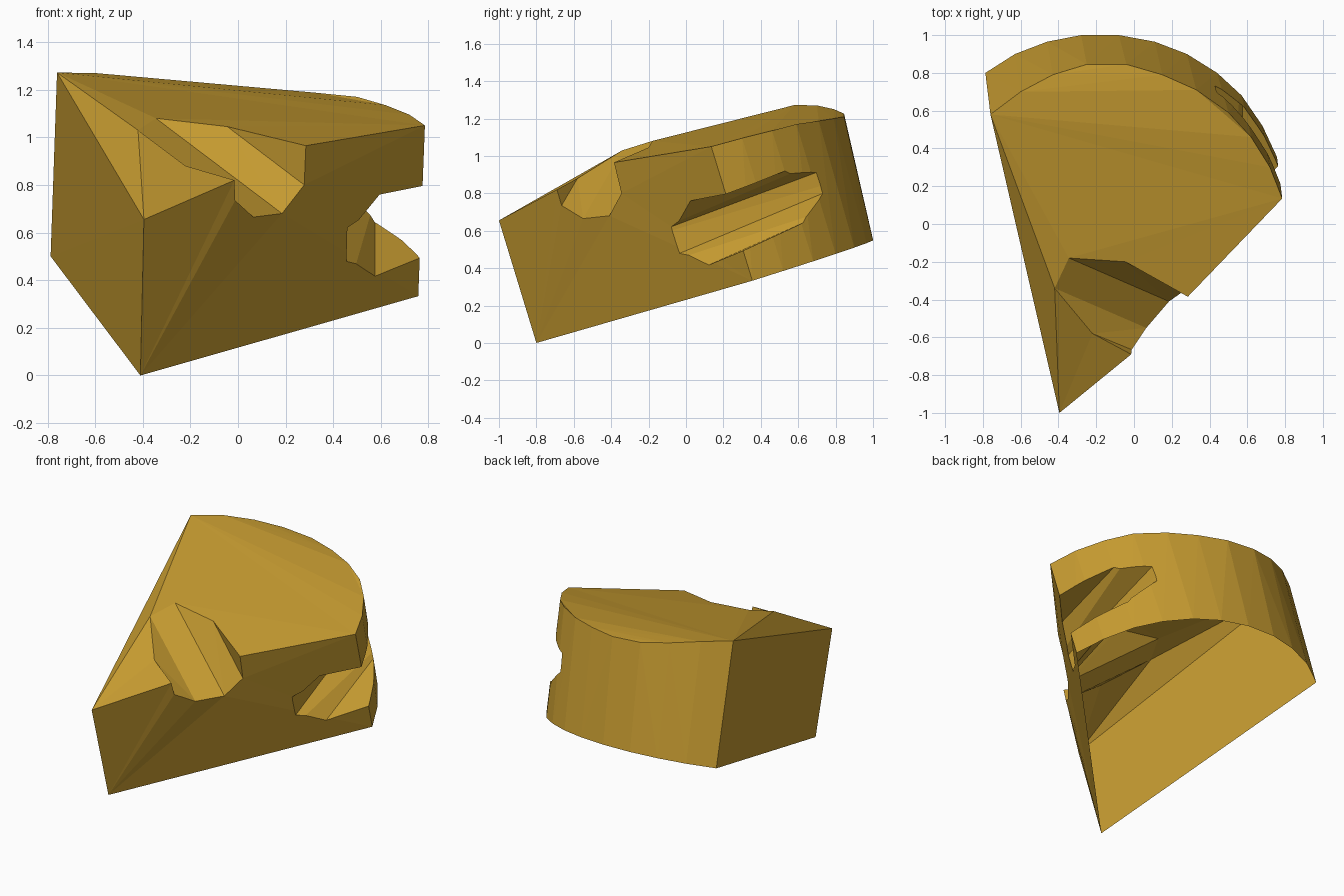
import bpy, bmesh
from mathutils import Vector as V

if "Cube" in bpy.data.objects:
    bpy.data.objects.remove(bpy.data.objects["Cube"])

mat = bpy.data.materials.new("golden_cheese")
mat.diffuse_color = (0.56, 0.325, 0.03, 1)
mat.use_nodes = True
mat.node_tree.nodes["Principled BSDF"].inputs["Base Color"].default_value = mat.diffuse_color


def floor_z(x, y):
    return -0.0196 * (x + 0.41) + 0.308 * (y + 0.8)


def mesh_object(name, verts, faces):
    bm = bmesh.new()
    vs = [bm.verts.new(v) for v in verts]
    for f in faces:
        bm.faces.new([vs[i] for i in f])
    bmesh.ops.triangulate(bm, faces=[f for f in bm.faces if len(f.verts) > 3])
    bmesh.ops.recalc_face_normals(bm, faces=bm.faces)
    me = bpy.data.meshes.new(name)
    bm.to_mesh(me)
    bm.free()
    me.materials.append(mat)
    ob = bpy.data.objects.new(name, me)
    bpy.context.collection.objects.link(ob)
    return ob


# Wedge: apex plus rounded rind, first top then bottom outline
top = [(-0.395, -1.0, 0.655), (-0.76, 0.58, 1.272), (-0.60, 0.70, 1.27), (-0.43, 0.79, 1.25),
       (-0.25, 0.845, 1.226), (-0.04, 0.845, 1.21), (0.15, 0.79, 1.2), (0.33, 0.71, 1.187),
       (0.50, 0.59, 1.17), (0.62, 0.46, 1.135), (0.72, 0.30, 1.095), (0.785, 0.135, 1.05)]
low = [(-0.41, -0.80), (-0.787, 0.80), (-0.63, 0.90), (-0.46, 0.965), (-0.28, 1.0), (-0.08, 1.0),
       (0.11, 0.965), (0.28, 0.90), (0.44, 0.80), (0.57, 0.68), (0.68, 0.52), (0.757, 0.355)]
n = len(top)
L, R = 1, n - 1
# Hole across the top edge: rim on the cut side, then rim on the top
side_rim = [(-0.015, -0.69, 0.82), (-0.012, -0.665, 0.735), (0.065, -0.55, 0.665),
            (0.185, -0.41, 0.68), (0.278, -0.345, 0.80), (0.285, -0.385, 0.965)]
top_rim = [(-0.22, -0.58, 0.88), (-0.42, -0.34, 1.03), (-0.345, -0.18, 1.08), (-0.045, -0.20, 1.045)]
s = 2 * n
t = s + len(side_rim)

faces = [list(range(1, n)), list(range(n, 2 * n))]                                   # cap, base
faces += [[i, (i + 1), n + i + 1, n + i] for i in range(n - 1)]                      # rind, left side
faces += [[n, 0] + list(range(s, s + 6)) + [R, n + R]]                               # cut side
faces += [[s, s + 1, t], [s + 5, s + 4, t + 3]]                                      # hole walls
faces += [[s + 1 + i, s + 2 + i, t + 1 + i, t + i] for i in range(3)]
faces += [[0, s, t], [0, t, t + 1], [0, t + 1, L], [t + 1, t + 2, L],                # top around hole
          [t + 2, R, L], [t + 2, t + 3, R], [t + 3, s + 5, R]]
base = [(x, y, floor_z(x, y)) for x, y in low]
wedge = mesh_object("cheese_wedge", top + base + side_rim + top_rim, faces)

# Tapered hole through the rind corner: near rim on the cut side, far rim on the rind
near = [V(p) for p in [(0.595, 0.04, 0.765), (0.46, -0.055, 0.63), (0.455, -0.02, 0.485), (0.575, 0.14, 0.425)]]
far = [V(p) for p in [(0.604, 0.53, 0.92), (0.44, 0.68, 0.905), (0.43, 0.72, 0.795), (0.575, 0.61, 0.635)]]
steps = [f - p for p, f in zip(near, far)]
near = [near[0] + V((0.54, 0.51, 0.09))] + near + [near[3] + V((0.54, 0.54, 0.225))]
steps = [steps[0]] + steps + [steps[3]]
verts = [p - d * 0.4 for p, d in zip(near, steps)] + [p + d * 1.5 for p, d in zip(near, steps)]
k = len(near)
faces = [list(range(k)), list(range(k, 2 * k))]
faces += [[i, (i + 1) % k, k + (i + 1) % k, k + i] for i in range(k)]
cutter = mesh_object("rind_hole_cutter", verts, faces)
cutter.hide_render = True

bpy.context.view_layer.objects.active = wedge
m = wedge.modifiers.new("rind_hole", "BOOLEAN")
m.operation, m.solver, m.object = "DIFFERENCE", "EXACT", cutter
bpy.ops.object.modifier_apply(modifier=m.name)
bpy.data.objects.remove(cutter)

# Open underside: the wedge is a hollow shell
bm = bmesh.new()
bm.from_mesh(wedge.data)
under = [f for f in bm.faces if all(abs(v.co.z - floor_z(v.co.x, v.co.y)) < 0.01 for v in f.verts)]
bmesh.ops.delete(bm, geom=under, context="FACES")
bm.to_mesh(wedge.data)
bm.free()
